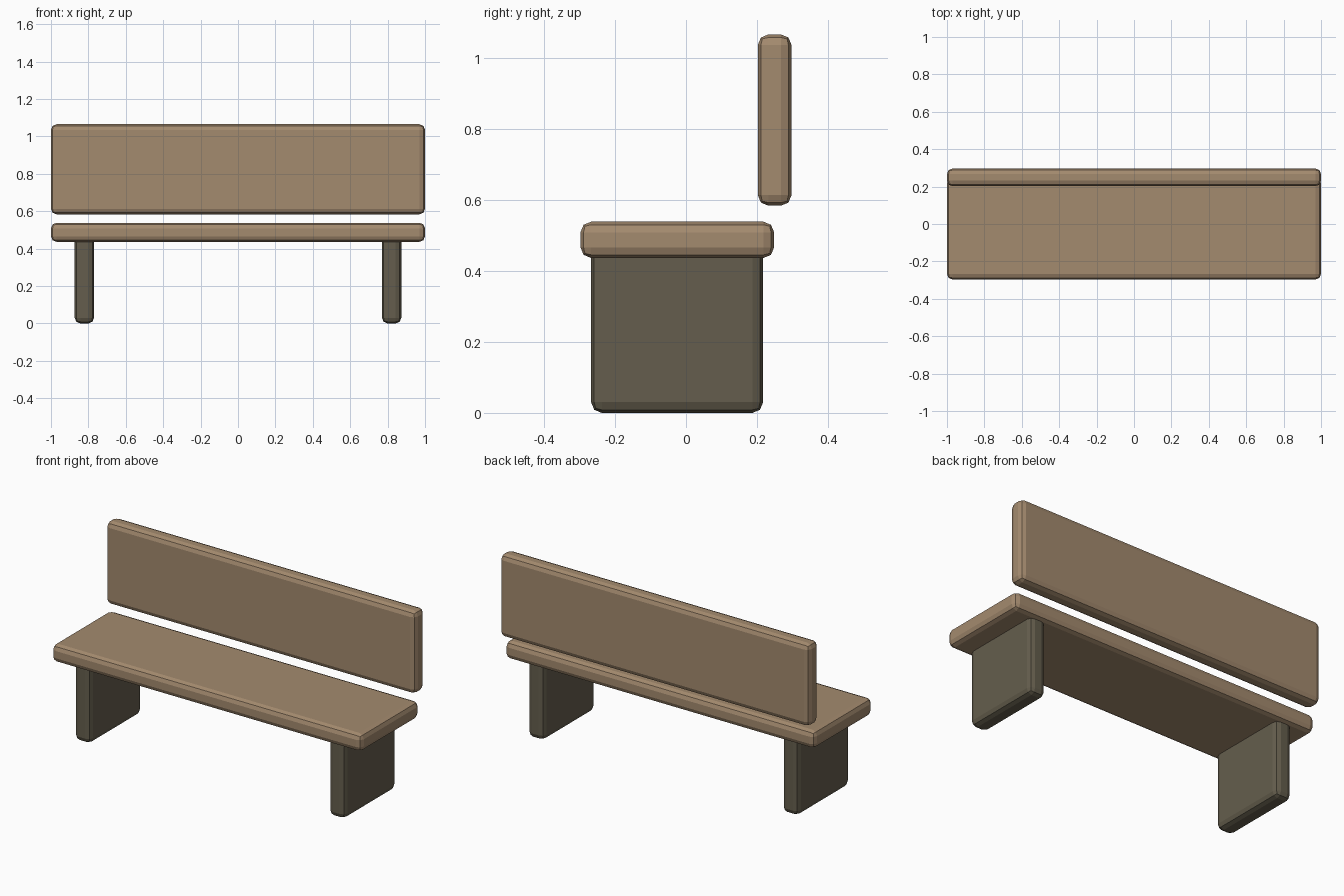
import bpy

cube = bpy.data.objects.get("Cube")
if cube:
    bpy.data.objects.remove(cube, do_unlink=True)


def make_material(name, rgb):
    mat = bpy.data.materials.new(name)
    mat.use_nodes = True
    mat.diffuse_color = (*rgb, 1)
    mat.node_tree.nodes["Principled BSDF"].inputs["Base Color"].default_value = (*rgb, 1)
    return mat


def rounded_box(name, low, high, mat, radius=0.03):
    """Box between two corners with softly chamfered edges."""
    bpy.ops.mesh.primitive_cube_add(size=1)
    obj = bpy.context.object
    obj.name = name
    obj.location = [(a + b) / 2 for a, b in zip(low, high)]
    obj.scale = [b - a for a, b in zip(low, high)]
    bpy.ops.object.transform_apply(location=False, rotation=False, scale=True)
    bevel = obj.modifiers.new("rounded_edges", "BEVEL")
    bevel.width = radius
    bevel.segments = 2
    bevel.limit_method = "NONE"
    obj.data.materials.append(mat)
    return obj


wood = make_material("tan wood", (0.37, 0.256, 0.158))
stone = make_material("dark olive grey", (0.128, 0.111, 0.074))

# Seat plank and floating backrest
rounded_box("seat", (-1, -0.297, 0.436), (1, 0.248, 0.538), wood)
rounded_box("backrest", (-1, 0.202, 0.583), (1, 0.297, 1.065), wood)

# Slab legs, mirrored; their tops sink into the seat
for name, side in (("left_leg", 1), ("right_leg", -1)):
    xs = sorted((side * 0.77, side * 0.873))
    rounded_box(name, (xs[0], -0.267, 0), (xs[1], 0.217, 0.485), stone)
